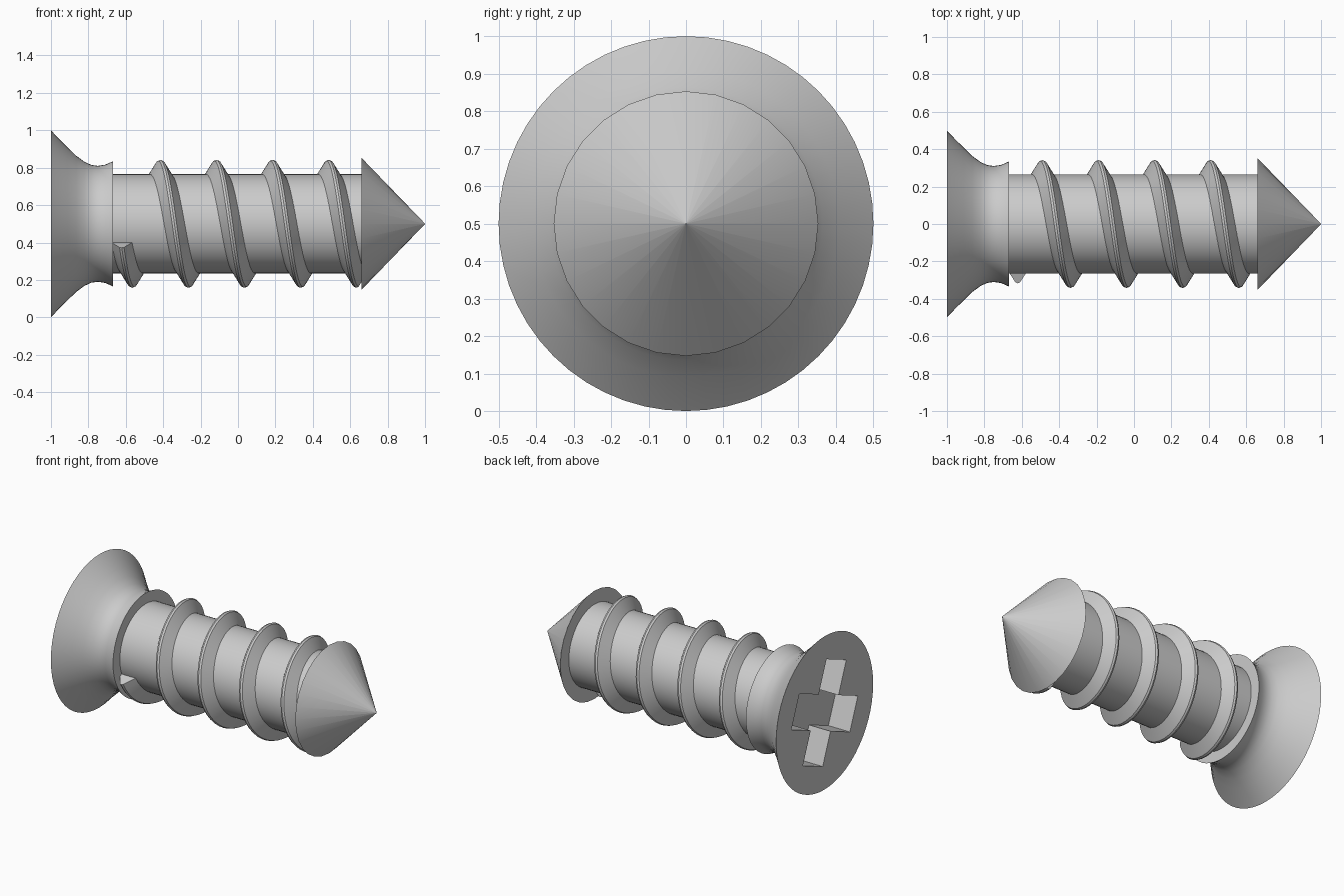
import bpy
import bmesh
from math import sin, cos, pi, radians
from mathutils import Matrix, Vector

if "Cube" in bpy.data.objects:
    bpy.data.objects.remove(bpy.data.objects["Cube"], do_unlink=True)

AXIS_Z = 0.5
PITCH = 0.3

steel = bpy.data.materials.new("grey steel")
steel.use_nodes = True
steel.diffuse_color = (0.6, 0.6, 0.6, 1)
steel.node_tree.nodes["Principled BSDF"].inputs["Base Color"].default_value = (0.6, 0.6, 0.6, 1)


def finish(bm, name):
    """Turn a bmesh into a grey object lying along the screw axis."""
    bmesh.ops.recalc_face_normals(bm, faces=bm.faces)
    mesh = bpy.data.meshes.new(name)
    bm.to_mesh(mesh)
    bm.free()
    obj = bpy.data.objects.new(name, mesh)
    obj.location.z = AXIS_Z
    mesh.materials.append(steel)
    bpy.context.collection.objects.link(obj)
    return obj


def smooth(obj):
    bpy.ops.object.select_all(action="DESELECT")
    obj.select_set(True)
    bpy.context.view_layer.objects.active = obj
    bpy.ops.object.shade_smooth_by_angle(angle=radians(30))


def loft(name, rings):
    """Skin a row of equal closed rings and cap both ends."""
    bm = bmesh.new()
    rows = [[bm.verts.new(p) for p in ring] for ring in rings]
    count = len(rows[0])
    for a, b in zip(rows, rows[1:]):
        for i in range(count):
            j = (i + 1) % count
            bm.faces.new((a[i], a[j], b[j], b[i]))
    bm.faces.new(rows[0])
    bm.faces.new(rows[-1])
    return finish(bm, name)


def ring_point(x, r, a):
    return Vector((x, r * cos(a), r * sin(a)))


def lathe(name, profile, sides):
    """Revolve (x, radius) points round the x axis."""
    return loft(name, [[ring_point(x, r, 2 * pi * i / sides) for i in range(sides)]
                       for x, r in profile])


# Flared head
head = lathe("head", [(-1, 0.5), (-0.955, 0.452), (-0.91, 0.408), (-0.865, 0.364),
                      (-0.82, 0.331), (-0.785, 0.315), (-0.75, 0.31),
                      (-0.71, 0.316), (-0.667, 0.335)], 56)

# Tilted cross recess sunk into the outer face
arm, half = 0.325, 0.11
cross = []
for k in range(4):
    turn = Matrix.Rotation(radians(22) - k * pi / 2, 3, "X")
    for y, z in ((-half, half), (-half, arm), (half, arm)):
        cross.append(turn @ Vector((0, y, z)))
cutter = loft("recess_cutter", [[p + Vector((x, 0, 0)) for p in cross] for x in (-1.1, -0.845)])
cutter.hide_render = True

cut = head.modifiers.new("cross recess", "BOOLEAN")
cut.operation = "DIFFERENCE"
cut.solver = "EXACT"
cut.object = cutter
bpy.context.view_layer.update()
bpy.context.view_layer.objects.active = head
bpy.ops.object.modifier_apply(modifier=cut.name)
bpy.data.objects.remove(cutter, do_unlink=True)
smooth(head)

# Straight shaft and pointed tip
smooth(lathe("shaft", [(-0.7, 0.265), (0.7, 0.265)], 48))
smooth(lathe("tip", [(0.66, 0.353), (1, 0.001)], 28))

# Helical thread with a narrow crest
section = [(-0.06, 0.257), (-0.012, 0.337), (0, 0.342), (0.012, 0.337), (0.06, 0.257)]
start, end = radians(202), radians(4 * 360 + 267)
steps = 200
rings = []
for i in range(steps + 1):
    a = start + (end - start) * i / steps
    centre = -0.79 + PITCH * a / (2 * pi)
    rings.append([ring_point(centre + dx, r, a) for dx, r in section])
smooth(loft("thread", rings))
